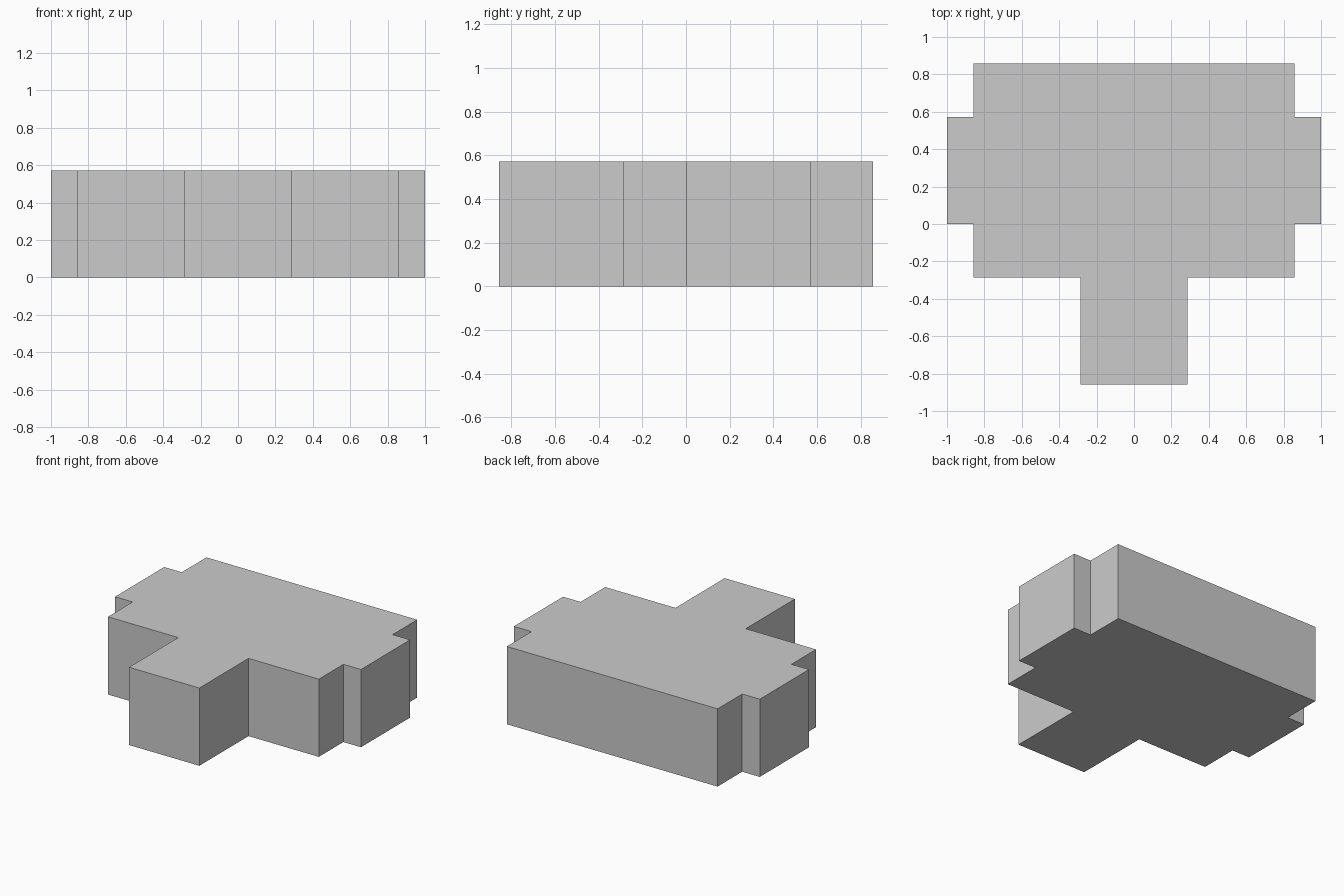
import bpy, bmesh

if "Cube" in bpy.data.objects:
    bpy.data.objects.remove(bpy.data.objects["Cube"])

U = 2 / 7          # base module of the plan
HEIGHT = 2 * U

# Right half of the plan outline, front to back (in modules)
half = [(1, -3), (1, -1), (3, -1), (3, 0), (3.5, 0), (3.5, 2), (3, 2), (3, 3)]
outline = half + [(-x, y) for x, y in reversed(half)]

# Stepped block: extrude the mirrored outline upward
bm = bmesh.new()
base = bm.faces.new([bm.verts.new((x * U, y * U, 0)) for x, y in outline])
top = bmesh.ops.extrude_face_region(bm, geom=[base], use_keep_orig=True)
top_verts = [g for g in top["geom"] if isinstance(g, bmesh.types.BMVert)]
bmesh.ops.translate(bm, verts=top_verts, vec=(0, 0, HEIGHT))
bmesh.ops.recalc_face_normals(bm, faces=bm.faces)

mesh = bpy.data.meshes.new("stepped_block")
bm.to_mesh(mesh)
bm.free()
bpy.context.collection.objects.link(bpy.data.objects.new("stepped_block", mesh))
